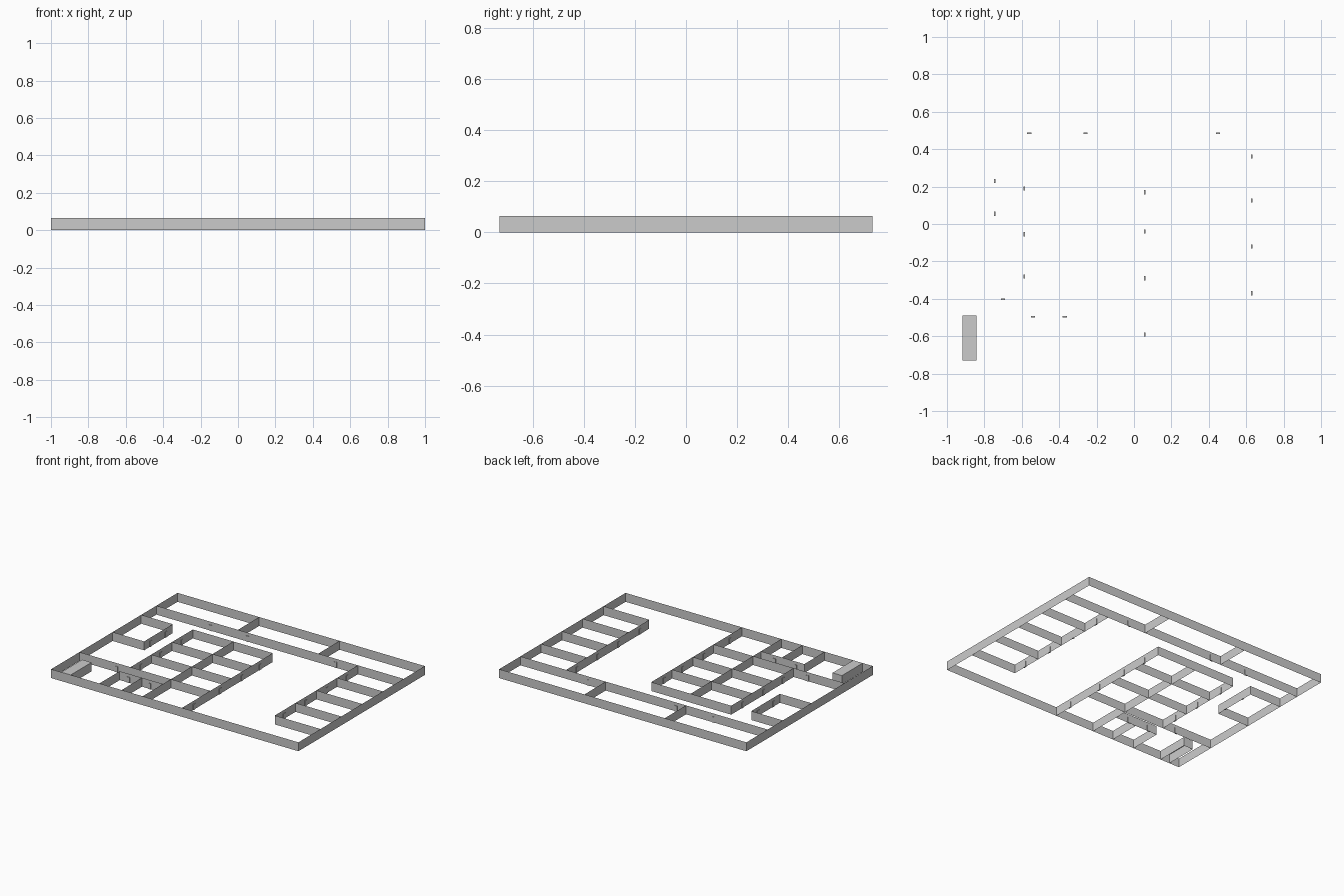
import bpy, bmesh

if "Cube" in bpy.data.objects:
    bpy.data.objects.remove(bpy.data.objects["Cube"])

H = 0.065          # wall height
X, Y = 1.0, 0.73   # half size of the plan


def finish(name, bm):
    mesh = bpy.data.meshes.new(name)
    bm.to_mesh(mesh)
    bm.free()
    ob = bpy.data.objects.new(name, mesh)
    bpy.context.collection.objects.link(ob)
    return ob


def walls(name, runs):
    """Paper-thin upright walls, each run given as (x0, y0, x1, y1)."""
    bm = bmesh.new()
    for x0, y0, x1, y1 in runs:
        bm.faces.new([bm.verts.new(p) for p in
                      ((x0, y0, 0), (x1, y1, 0), (x1, y1, H), (x0, y0, H))])
    return finish(name, bm)


def hwall(y, x0=-X, x1=X):
    return (x0, y, x1, y)


def vwall(x, y0=-Y, y1=Y):
    return (x, y0, x, y1)


def door(name, x, y, along_x):
    """Small door block set in a wall."""
    w, d, h = 0.022, 0.008, 0.042
    sx, sy = (w, d) if along_x else (d, w)
    bm = bmesh.new()
    bmesh.ops.create_cube(bm, size=1)
    for v in bm.verts:
        v.co = (x + v.co.x * sx, y + v.co.y * sy, (v.co.z + 0.5) * h)
    finish(name, bm)


# Outer walls
walls("outer_walls", [hwall(-Y), hwall(Y), vwall(-X), vwall(X)])

# Back row: long wall and two dividers
BACK = 0.485
walls("back_row_walls", [hwall(BACK), vwall(-0.34, BACK), vwall(0.31, BACK)])

# Right row: four equal rooms
RX = 0.63
walls("right_row_walls", [vwall(RX, -0.475, BACK)] +
      [hwall(BACK - 0.24 * i, RX, X) for i in range(1, 5)])

# Left room
LX = -0.745
walls("left_room_walls", [hwall(-0.02, -X, LX), hwall(0.31, -X, LX),
                          vwall(LX, -0.02, 0.31)])

# Centre block: two columns of three rooms
WX, MX, EX, S, N = -0.588, -0.26, 0.058, -0.403, 0.318
walls("centre_block_walls", [vwall(WX, S, N), vwall(MX, -Y, N), vwall(EX, -Y, N)] +
      [hwall(N - 0.24 * i, WX, EX) for i in range(3)] + [hwall(S, -X, EX)])

# Front small rooms
F = -0.495
walls("front_room_walls", [hwall(F, -0.61, MX), vwall(-0.61, -Y, F), vwall(-0.43, -Y, F)])

# Corner box: open below, closed on top
bx0, bx1, by = -0.918, -0.842, -0.49
walls("corner_box_sides", [vwall(bx0, -Y, by), vwall(bx1, -Y, by), hwall(by, bx0, bx1)])
bm = bmesh.new()
bm.faces.new([bm.verts.new(p) for p in
              ((bx0, -Y, H), (bx1, -Y, H), (bx1, by, H), (bx0, by, H))])
finish("corner_box_top", bm)

# Doors grouped by the wall they sit in
for y, xs in ((BACK, (-0.56, -0.26, 0.45)), (S, (-0.70,)), (F, (-0.54, -0.37))):
    for x in xs:
        door("door", x, y, True)
for x, ys in ((RX, (0.36, 0.125, -0.12, -0.37)), (LX, (0.23, 0.055)),
              (WX, (0.19, -0.055, -0.28)), (EX, (0.17, -0.04, -0.29, -0.59))):
    for y in ys:
        door("door", x, y, False)
